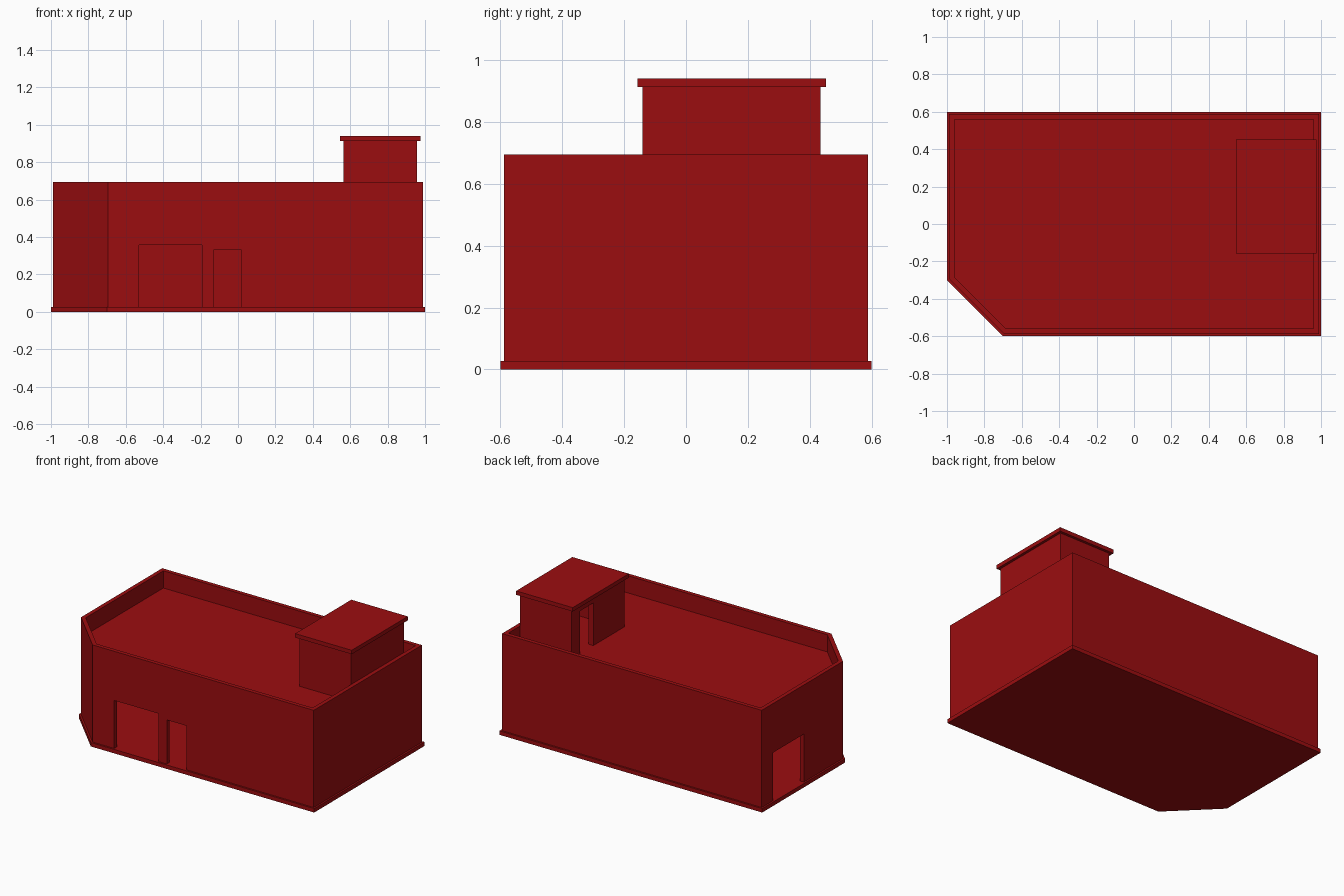
import bpy
import bmesh

cube = bpy.data.objects.get("Cube")
if cube:
    bpy.data.objects.remove(cube, do_unlink=True)

red = bpy.data.materials.new("deep red")
red.use_nodes = True
COLOUR = (0.33, 0.004, 0.005, 1)
red.diffuse_color = COLOUR
red.node_tree.nodes["Principled BSDF"].inputs["Base Color"].default_value = COLOUR


def plan(d):
    """Building footprint with one cut corner, inset by d."""
    k = 0.414 * d
    return [(-0.7 + k, -0.6 + d), (1 - d, -0.6 + d), (1 - d, 0.6 - d),
            (-1 + d, 0.6 - d), (-1 + d, -0.3 + k)]


def rect(x0, x1, y0, y1):
    return [(x0, y0), (x1, y0), (x1, y1), (x0, y1)]


def prism(name, outline, z0, z1, hole=None):
    """Extruded outline; with a hole of matching corners it is a wall ring."""
    bm = bmesh.new()
    n = len(outline)

    def loop(pts, z):
        return [bm.verts.new((x, y, z)) for x, y in pts]

    low, high = loop(outline, z0), loop(outline, z1)
    if hole:
        in_low, in_high = loop(hole, z0), loop(hole, z1)
        bands = [(low, high), (high, in_high), (in_high, in_low), (in_low, low)]
    else:
        bands = [(low, high)]
        bm.faces.new(low)
        bm.faces.new(high)
    for a, b in bands:
        for i in range(n):
            j = (i + 1) % n
            bm.faces.new((a[i], a[j], b[j], b[i]))
    bmesh.ops.recalc_face_normals(bm, faces=bm.faces)
    mesh = bpy.data.meshes.new(name)
    bm.to_mesh(mesh)
    bm.free()
    mesh.materials.append(red)
    obj = bpy.data.objects.new(name, mesh)
    bpy.context.collection.objects.link(obj)
    return obj


def cut_opening(wall, outline, z0, z1):
    """Cut a doorway through a wall and discard the cutter."""
    cutter = prism("opening_cutter", outline, z0, z1)
    cutter.hide_render = True
    mod = wall.modifiers.new("opening", "BOOLEAN")
    mod.operation = "DIFFERENCE"
    mod.solver = "EXACT"
    mod.object = cutter
    bpy.context.view_layer.objects.active = wall
    bpy.ops.object.modifier_apply(modifier=mod.name)
    bpy.data.objects.remove(cutter, do_unlink=True)


BASE, ROOF, PARAPET = 0.027, 0.577, 0.695

# Ground slab, hollow walls with parapet, and sunken flat roof
prism("ground_slab", plan(0), 0, BASE)
walls = prism("outer_walls", plan(0.012), BASE, PARAPET, plan(0.04))
prism("flat_roof", plan(0.035), ROOF - 0.03, ROOF)

# Wide front doorway, narrow front doorway, wide side doorway
cut_opening(walls, rect(-0.53, -0.193, -0.7, -0.5), 0.01, 0.357)
cut_opening(walls, rect(-0.13, 0.02, -0.7, -0.5), 0.01, 0.33)
cut_opening(walls, rect(-1.1, -0.9, 0.13, 0.465), 0.01, 0.357)

# Rooftop stair hut with a doorway and overhanging cap
hut = prism("roof_hut_walls", rect(0.565, 0.957, -0.14, 0.435), ROOF, 0.915,
            rect(0.6, 0.925, -0.108, 0.403))
cut_opening(hut, rect(0.5, 0.7, 0.2, 0.345), ROOF - 0.02, 0.87)
prism("roof_hut_cap", rect(0.545, 0.975, -0.157, 0.453), 0.913, 0.94)
